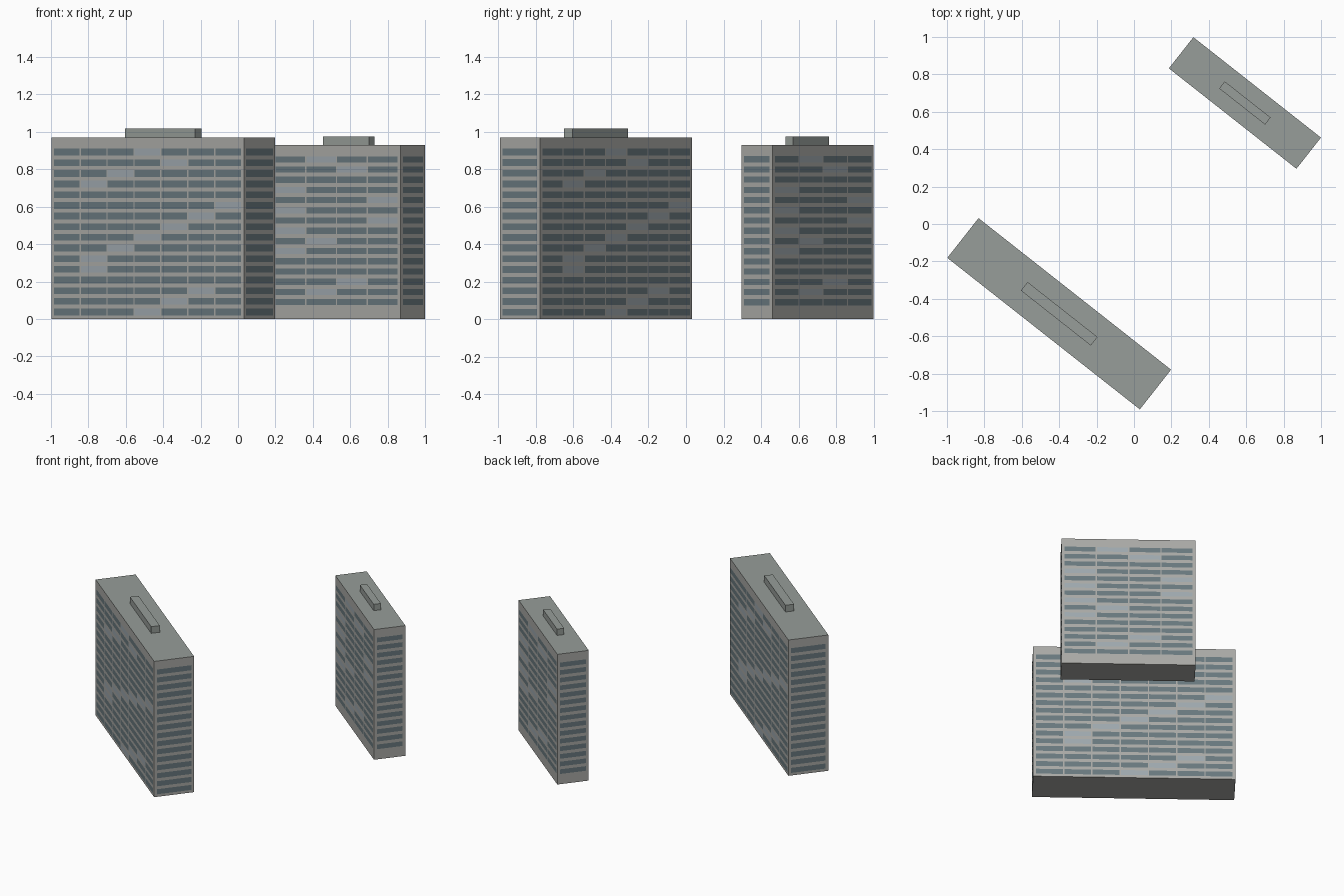
import bpy, bmesh
from math import radians, pi
from mathutils import Matrix, Vector

if "Cube" in bpy.data.objects:
    bpy.data.objects.remove(bpy.data.objects["Cube"])


def material(name, rgb):
    m = bpy.data.materials.new(name)
    m.diffuse_color = (*rgb, 1)
    m.use_nodes = True
    m.node_tree.nodes["Principled BSDF"].inputs["Base Color"].default_value = m.diffuse_color
    return m


WALL = material("concrete", (0.40, 0.40, 0.38))
ROOF = material("roof_grey", (0.31, 0.34, 0.32))
GLASS = material("dark_glass", (0.14, 0.19, 0.21))
PALE = material("pale_glass", (0.34, 0.39, 0.42))


def new_object(name, bm, mats, loc, angle):
    me = bpy.data.meshes.new(name)
    bm.to_mesh(me)
    bm.free()
    for m in mats:
        me.materials.append(m)
    ob = bpy.data.objects.new(name, me)
    ob.location = loc
    ob.rotation_euler.z = angle
    bpy.context.collection.objects.link(ob)
    return ob


def box(name, size, loc, angle, mats):
    bm = bmesh.new()
    bmesh.ops.create_cube(bm, size=1)
    bmesh.ops.scale(bm, vec=size, verts=bm.verts)
    bm.normal_update()
    for f in bm.faces:
        # upward face takes the last material (roof)
        f.material_index = len(mats) - 1 if f.normal.z > 0.5 else 0
    new_object(name, bm, mats, (loc[0], loc[1], loc[2] + size[2] / 2), angle)


def facade(bm, width, depth, turn, cols, rows, z0, pitch, h, pale):
    """Rows of flat window panels on one wall, turned about the centre."""
    margin, gap, lift = 0.014, 0.009, 0.0015
    rot = Matrix.Rotation(turn, 3, 'Z')
    step = (width - 2 * margin) / cols
    for r in range(rows):
        z = z0 + r * pitch
        for c in range(cols):
            a = -width / 2 + margin + c * step + gap / 2
            b = a + step - gap
            y = -depth / 2 - lift
            pts = [(a, y, z - h / 2), (b, y, z - h / 2),
                   (b, y, z + h / 2), (a, y, z + h / 2)]
            f = bm.faces.new([bm.verts.new(rot @ Vector(p)) for p in pts])
            f.material_index = int(bool(pale) and pale[r] == c)


def tower(name, centre, length, depth, height, angle, cols, rows, z0, pitch, h,
          pale, plant):
    # main slab block
    box(name + "_block", (length, depth, height), (*centre, 0), angle, [WALL, ROOF])
    # rooftop plant room
    box(name + "_plant_room", plant, (*centre, height), angle, [ROOF])
    # windows on all four walls
    bm = bmesh.new()
    for turn in (0, pi):
        facade(bm, length, depth, turn, cols, rows, z0, pitch, h, pale)
    for turn in (pi / 2, -pi / 2):
        facade(bm, depth, length, turn, 1, rows, z0, pitch, h, None)
    new_object(name + "_windows", bm, [GLASS, PALE], (*centre, 0), angle)


ANGLE = radians(-38.2)
# pale pane column per floor, bottom to top (-1 = none)
PALE_A = [3, 4, 5, -1, 1, 1, 2, 3, 4, 5, 6, -1, 1, 2, 4, 3]
PALE_B = [-1, 1, 2, -1, -1, 0, 1, 0, 3, 0, 3, 0, -1, 2, 1]

tower("large_tower", (-0.40, -0.48), 1.31, 0.27, 0.97, ANGLE, 7, 16,
      0.037, 0.057, 0.036, PALE_A, (0.476, 0.058, 0.048))
tower("small_tower", (0.593, 0.647), 0.868, 0.212, 0.93, ANGLE, 4, 15,
      0.09, 0.0545, 0.033, PALE_B, (0.312, 0.048, 0.045))
